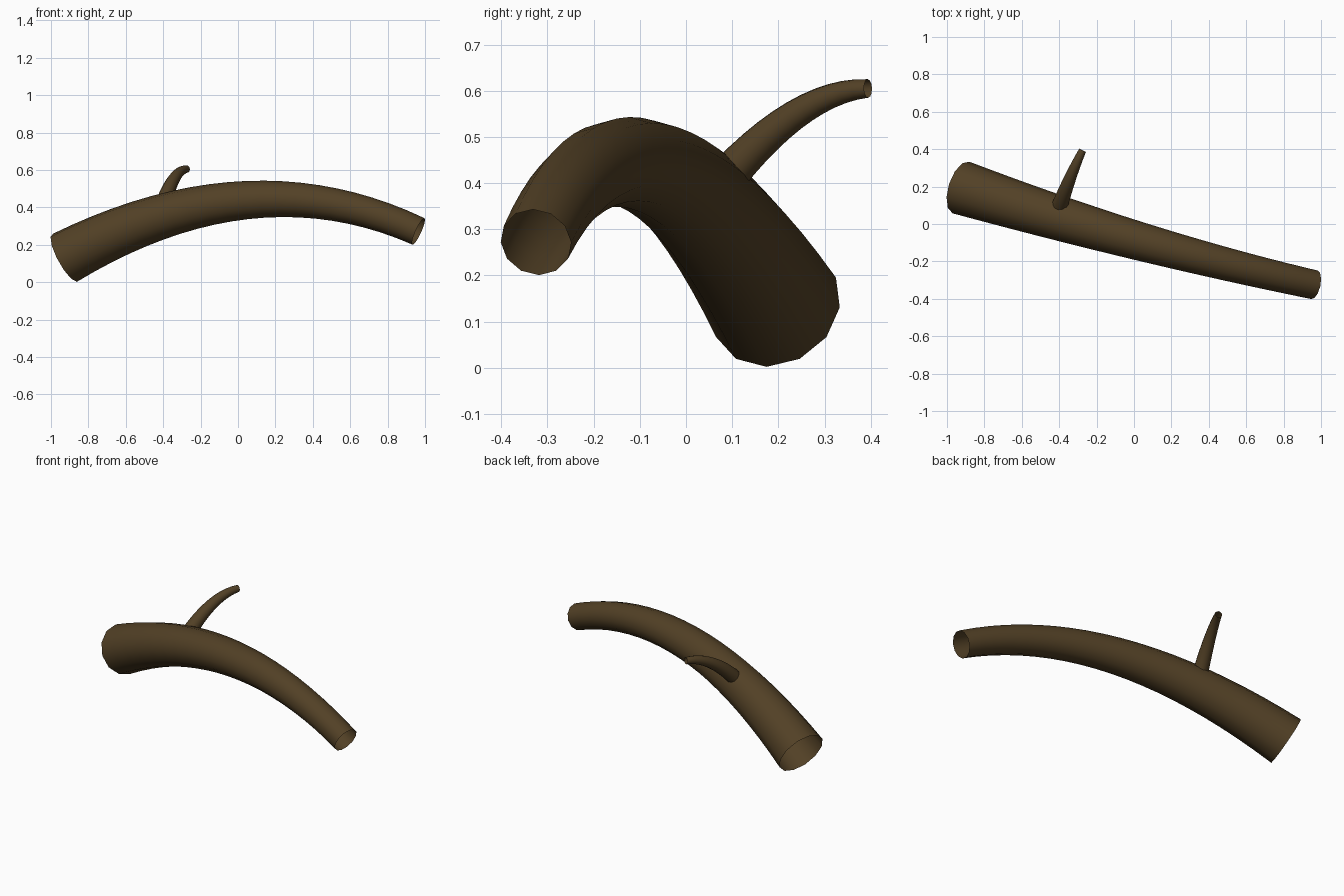
import bpy, bmesh, math
from mathutils import Vector

if "Cube" in bpy.data.objects:
    bpy.data.objects.remove(bpy.data.objects["Cube"])

bark = bpy.data.materials.new("dark_brown_bark")
bark.diffuse_color = (0.085, 0.052, 0.019, 1)
bark.use_nodes = True
bark.node_tree.nodes["Principled BSDF"].inputs["Base Color"].default_value = bark.diffuse_color


def tapered_tube(name, p0, p1, p2, radii, sides, rings):
    """Open tube along a quadratic curve; radii at start, middle and end."""
    p0, p1, p2 = Vector(p0), Vector(p1), Vector(p2)
    r0, rm, r1 = radii
    rc = 2 * rm - (r0 + r1) / 2
    bm = bmesh.new()
    loops = []
    for i in range(rings + 1):
        t = i / rings
        a, b, c = (1 - t) ** 2, 2 * t * (1 - t), t * t
        centre = p0 * a + p1 * b + p2 * c
        radius = r0 * a + rc * b + r1 * c
        tangent = ((p1 - p0) * (1 - t) + (p2 - p1) * t).normalized()
        side = tangent.cross(Vector((0, 0, 1))).normalized()
        up = side.cross(tangent)
        loop = []
        for k in range(sides):
            ang = 2 * math.pi * k / sides
            loop.append(bm.verts.new(
                centre + (side * math.cos(ang) + up * math.sin(ang)) * radius))
        loops.append(loop)
    for la, lb in zip(loops, loops[1:]):
        for k in range(sides):
            n = (k + 1) % sides
            face = bm.faces.new((la[k], lb[k], lb[n], la[n]))
            face.smooth = True
            # keep every face pointing away from the tube's axis
            face.normal_update()
            axis = sum((v.co for v in la + lb), Vector()) / (2 * sides)
            if face.normal.dot(face.calc_center_median() - axis) < 0:
                face.normal_flip()
    mesh = bpy.data.meshes.new(name)
    bm.to_mesh(mesh)
    bm.free()
    mesh.materials.append(bark)
    obj = bpy.data.objects.new(name, mesh)
    bpy.context.collection.objects.link(obj)
    return obj


# Thick arched branch
tapered_tube("main_branch", (-0.925, 0.195, 0.131), (0.08, -0.131, 0.678),
             (0.965, -0.325, 0.272), (0.145, 0.102, 0.078), 12, 20)

# Thin curved twig growing from its upper back
tapered_tube("twig", (-0.41, 0.06, 0.38), (-0.35, 0.24, 0.60),
             (-0.275, 0.394, 0.605), (0.046, 0.033, 0.02), 12, 12)
